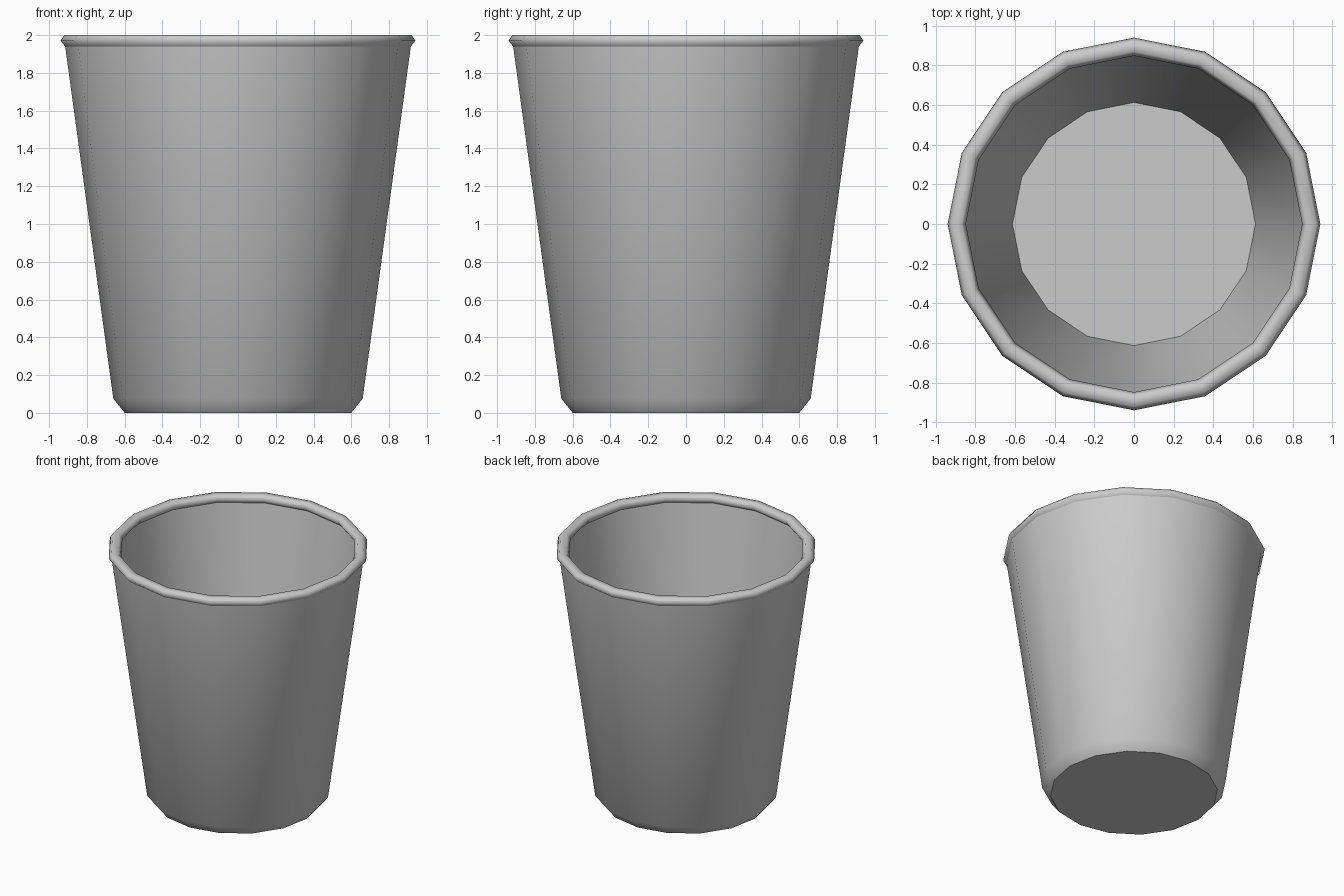
import bpy, bmesh, math

if "Cube" in bpy.data.objects:
    bpy.data.objects.remove(bpy.data.objects["Cube"])

SIDES = 16

# Closed cup profile (radius, height): base, outer wall, rolled rim, inner wall, floor
profile = [(0.60, 0.0), (0.66, 0.075), (0.915, 1.94), (0.94, 1.97),
           (0.92, 2.0), (0.87, 2.0), (0.848, 1.97), (0.87, 1.94), (0.613, 0.075)]
sharp_rings = {0, 2, 7, 8}   # base edge, under the rim, floor edge

bm = bmesh.new()
rings = []
for r, z in profile:
    rings.append([bm.verts.new((r * math.cos(2 * math.pi * i / SIDES),
                                r * math.sin(2 * math.pi * i / SIDES), z))
                  for i in range(SIDES)])

# Walls between neighbouring rings
for a, b in zip(rings, rings[1:]):
    for i in range(SIDES):
        j = (i + 1) % SIDES
        bm.faces.new((a[i], a[j], b[j], b[i]))

# Underside and inside floor
bm.faces.new(rings[0][::-1])
bm.faces.new(rings[-1])

# Smooth round the cup, crisp at the base, rim seam and floor
for f in bm.faces:
    f.smooth = True
for k in sharp_rings:
    for i in range(SIDES):
        bm.edges.get((rings[k][i], rings[k][(i + 1) % SIDES])).smooth = False

bmesh.ops.recalc_face_normals(bm, faces=bm.faces[:])
mesh = bpy.data.meshes.new("cup")
bm.to_mesh(mesh)
bm.free()
cup = bpy.data.objects.new("cup", mesh)
bpy.context.collection.objects.link(cup)
